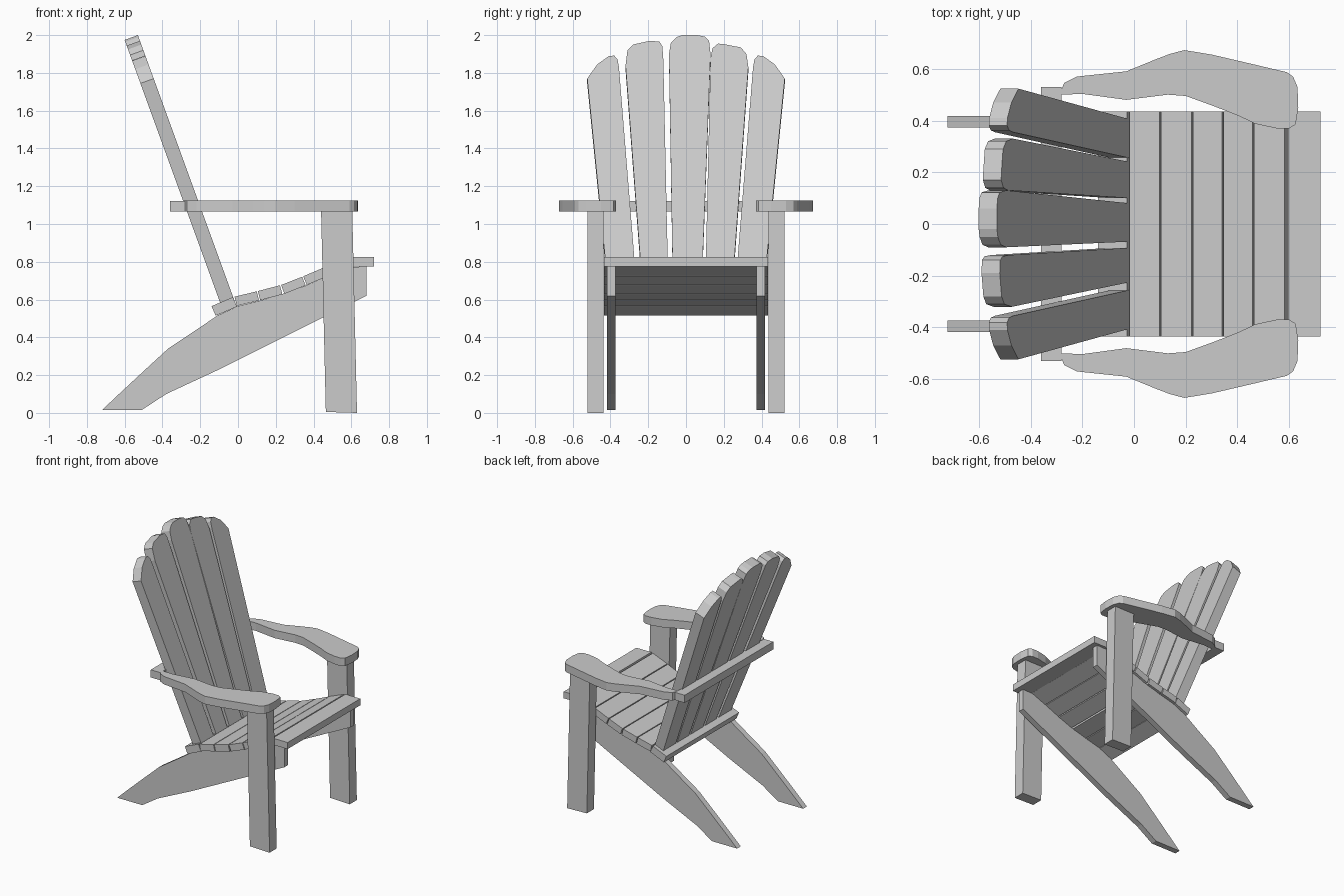
import bpy
from mathutils import Vector


def prism(name, ring, offset):
    """Closed outline swept along an offset vector."""
    off = Vector(offset)
    a = [Vector(p) for p in ring]
    # orient the ring so that all faces point outward
    area = Vector((0, 0, 0))
    for i, p in enumerate(a):
        area += p.cross(a[(i + 1) % len(a)])
    if area.dot(off) < 0:
        a.reverse()
    n = len(a)
    faces = [list(range(n))[::-1], list(range(n, 2 * n))]
    faces += [[i, (i + 1) % n, n + (i + 1) % n, n + i] for i in range(n)]
    me = bpy.data.meshes.new(name)
    me.from_pydata([*a, *[p + off for p in a]], [], faces)
    ob = bpy.data.objects.new(name, me)
    bpy.context.collection.objects.link(ob)
    return ob


def side_prism(name, xz, y0, y1):
    return prism(name, [(x, y0, z) for x, z in xz], (0, y1 - y0, 0))


def slat(name, p, q, t=0.05):
    """Seat board with top edge p-q in side view."""
    d = (Vector(q) - Vector(p)).normalized()
    n = Vector((d.y, -d.x)) * t
    side_prism(name, [p, q, Vector(q) + n, Vector(p) + n], -0.435, 0.435)


# Sloping rear legs
stringer = [(-0.72, 0.015), (-0.51, 0.015), (-0.38, 0.10), (-0.10, 0.23),
            (0.45, 0.505), (0.68, 0.62), (0.68, 0.775), (0.59, 0.772),
            (0.465, 0.72), (0.35, 0.67), (0.235, 0.63), (0.12, 0.595),
            (0.0, 0.565), (-0.11, 0.515), (-0.22, 0.44), (-0.37, 0.34),
            (-0.49, 0.23), (-0.63, 0.10)]
# Front legs
post = [(0.44, 1.065), (0.605, 1.065), (0.63, 0), (0.465, 0.005)]
# Armrest outline from above
arm = [(-0.285, 0.51), (-0.27, 0.545), (-0.22, 0.57), (-0.03, 0.59),
       (0.08, 0.635), (0.14, 0.658), (0.195, 0.672), (0.30, 0.655),
       (0.45, 0.62), (0.59, 0.587), (0.615, 0.57), (0.632, 0.53),
       (0.635, 0.45), (0.625, 0.385), (0.60, 0.37), (0.55, 0.37),
       (0.47, 0.387), (0.40, 0.42), (0.31, 0.455), (0.20, 0.495),
       (0.13, 0.50), (-0.03, 0.48), (-0.20, 0.503), (-0.28, 0.50)]
for s, side in ((1, "left"), (-1, "right")):
    side_prism(f"rear_leg_{side}", stringer, s * 0.373, s * 0.417)
    side_prism(f"front_leg_{side}", post, s * 0.437, s * 0.522)
    prism(f"armrest_{side}", [(x, s * y, 1.065) for x, y in arm], (0, 0, 0.06))

# Seat slats along the curved seat
seat = [(-0.018, 0.615), (0.105, 0.645), (0.228, 0.677), (0.345, 0.723),
        (0.463, 0.773), (0.588, 0.823)]
for i in range(5):
    p, q = Vector(seat[i]), Vector(seat[i + 1])
    slat(f"seat_slat_{i + 1}", p, q - (q - p).normalized() * 0.006)
slat("front_seat_slat", (0.595, 0.825), (0.72, 0.825))

# Rails behind the backrest
slat("lower_back_rail", (-0.14, 0.565), (-0.027, 0.613), 0.055)
side_prism("upper_back_rail", [(-0.36, 1.065), (-0.28, 1.065),
                               (-0.28, 1.123), (-0.36, 1.123)], -0.53, 0.53)

# Fanned back boards: front view (y, z) laid on the tilted back plane
outer = [(0.255, 0.59), (0.355, 1.83), (0.362, 1.87), (0.38, 1.892),
         (0.41, 1.888), (0.47, 1.845), (0.523, 1.77), (0.405, 0.59)]
boards = [
    [(-y, z) for y, z in outer],
    [(-0.225, 0.59), (-0.32, 1.84), (-0.31, 1.92), (-0.28, 1.95),
     (-0.19, 1.97), (-0.14, 1.965), (-0.125, 1.94), (-0.12, 1.87),
     (-0.092, 0.59)],
    [(-0.068, 0.59), (-0.09, 1.90), (-0.08, 1.96), (-0.05, 1.99),
     (-0.02, 2.0), (0.06, 2.0), (0.10, 1.992), (0.122, 1.97),
     (0.13, 1.90), (0.08, 0.59)],
    [(0.10, 0.59), (0.13, 1.88), (0.14, 1.93), (0.17, 1.955),
     (0.20, 1.952), (0.29, 1.935), (0.32, 1.90), (0.33, 1.83),
     (0.24, 0.59)],
    outer,
]
for i, b in enumerate(boards):
    ring = [(-0.01 - (z - 0.57) * 0.3636, y, z) for y, z in b]
    prism(f"back_board_{i + 1}", ring, (-0.0705, 0, -0.0256))
